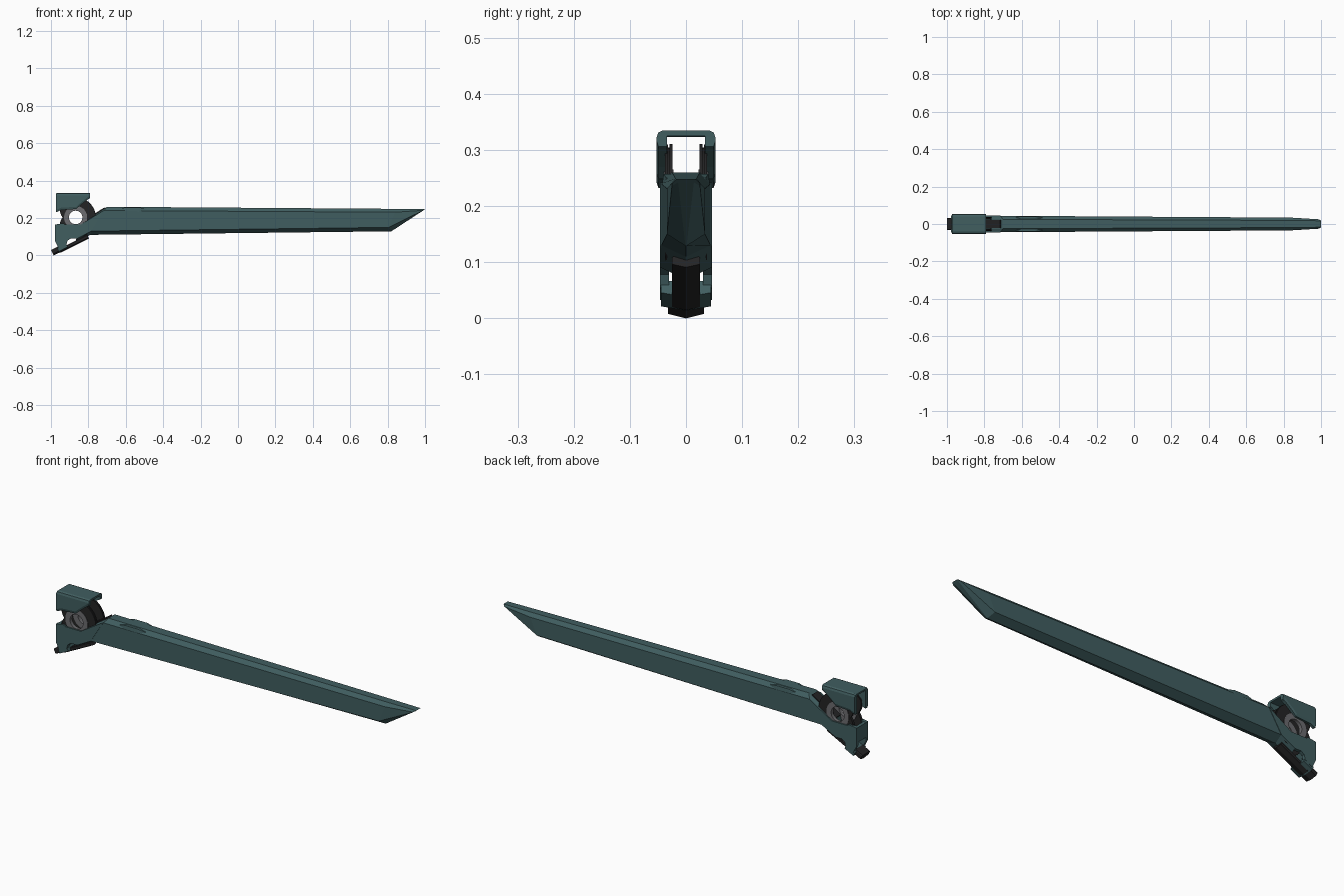
import bpy, bmesh, math

if "Cube" in bpy.data.objects:
    bpy.data.objects.remove(bpy.data.objects["Cube"])


def material(name, col):
    m = bpy.data.materials.new(name)
    m.diffuse_color = (*col, 1)
    m.use_nodes = True
    m.node_tree.nodes["Principled BSDF"].inputs["Base Color"].default_value = m.diffuse_color
    return m


TEAL = material("dark teal", (0.052, 0.112, 0.117))
BLACK = material("soft black", (0.017, 0.017, 0.018))
GREY = material("mid grey", (0.15, 0.15, 0.16))


def finish(name, bm, mat, mirror=False):
    bmesh.ops.recalc_face_normals(bm, faces=bm.faces)
    me = bpy.data.meshes.new(name)
    bm.to_mesh(me)
    bm.free()
    me.materials.append(mat)
    ob = bpy.data.objects.new(name, me)
    bpy.context.collection.objects.link(ob)
    if mirror:
        mod = ob.modifiers.new("mirror", 'MIRROR')
        mod.use_axis = (False, True, False)
        mod.use_mirror_merge = False
    return ob


def loft(name, sections, mat, closed=False, mirror=False):
    """Skin rings of points; cap the ends, or join last to first when closed."""
    bm = bmesh.new()
    rings = [[bm.verts.new(p) for p in s] for s in sections]
    n = len(rings[0])
    pairs = list(zip(rings, rings[1:]))
    if closed:
        pairs.append((rings[-1], rings[0]))
    else:
        bm.faces.new(rings[0])
        bm.faces.new(rings[-1])
    for a, b in pairs:
        for i in range(n):
            j = (i + 1) % n
            bm.faces.new((a[i], a[j], b[j], b[i]))
    return finish(name, bm, mat, mirror)


def prism(name, profile, y0, y1, mat, mirror=False):
    """Extrude an x-z outline along y."""
    return loft(name, [[(x, y, z) for x, z in profile] for y in (y0, y1)],
                mat, mirror=mirror)


def both_sides(half):
    return half + [(x, -y, z) for x, y, z in reversed(half)]


# Long body: neck, shoulder, start of tip, point
def body_section(top, shoulder, side, keel, t, w, c):
    return both_sides([(top[0], t, top[1]), (shoulder[0], w, shoulder[1]),
                       (side[0], w, side[1]), (keel[0], c, keel[1])])


loft("long_body", [
    body_section((-.84, .168), (-.845, .16), (-.86, .09), (-.87, .07), .03, .045, .001),
    body_section((-.70, .26), (-.715, .24), (-.785, .13), (-.79, .11), .025, .044, .001),
    body_section((.84, .249), (.84, .231), (.805, .15), (.82, .129), .019, .034, .001),
    body_section((1.0, .248), (.99, .241), (.98, .236), (.993, .242), .017, .025, .014),
], TEAL)

# Raised filler on the top chamfers
loft("top_catch", [both_sides([(x, w, .235), (x, w - .003, h), (x, .01, h)])
                   for x, w, h in ((-.63, .040, .25), (-.60, .043, .257),
                                   (-.53, .043, .257), (-.49, .038, .25))], TEAL)

# Dark lining along the slanted opening
prism("slot_lining", [(-.838, .16), (-.843, .172), (-.716, .256), (-.71, .25)],
      -.022, .022, BLACK)

# Rear side plates and the walls joining them
prism("rear_plate", [(-.715, .242), (-.84, .165), (-.925, .165), (-.935, .172),
                     (-.978, .165), (-.978, .075), (-.957, .033), (-.918, .055),
                     (-.912, .078), (-.895, .09), (-.86, .09), (-.785, .13)],
      .03, .046, TEAL, mirror=True)
prism("rear_wall", [(-.977, .164), (-.963, .166), (-.963, .09), (-.977, .09)],
      -.031, .031, TEAL)

# Slanted bars with a keeled underside
ANG = math.asin(.45)
CA, SA = math.cos(ANG), math.sin(ANG)


def slant_bar(name, start, end, w, h, drop, mat):
    secs = []
    for d in (start, end):
        def pt(y, n):
            n -= drop
            return (-.9928 + d * CA - n * SA, y, .0143 + d * SA + n * CA)
        secs.append(both_sides([pt(w * .9, h), pt(w, h * .7), pt(w, -h * .45), pt(.001, -h)]))
    loft(name, secs, mat)


slant_bar("end_knob", 0, .045, .032, .016, 0, BLACK)
slant_bar("lower_rod", .04, .21, .025, .011, .009, BLACK)
slant_bar("lower_collar", .034, .088, .0445, .016, .002, TEAL)

# Hinge rings, pinched towards the rear
CX, CZ, N = -.868, .203, 48


def ring(name, r_out, r_in, y0, y1, mat, pinch=False):
    secs = []
    for i in range(N):
        a = 2 * math.pi * i / N
        r = min(r_out, .07 + .055 * abs(math.pi - a)) if pinch else r_out
        secs.append([(CX + q * math.cos(a), y, CZ + q * math.sin(a))
                     for q, y in ((r, y0), (r, y1), (r_in, y1), (r_in, y0))])
    ob = loft(name, secs, mat, closed=True, mirror=True)
    bpy.context.view_layer.objects.active = ob
    ob.select_set(True)
    bpy.ops.object.shade_smooth_by_angle(angle=math.radians(30))
    ob.select_set(False)


ring("inner_black_ring", .108, .058, .024, .029, BLACK, True)
ring("middle_black_ring", .101, .058, .029, .032, BLACK, True)
ring("outer_black_ring", .107, .058, .032, .0375, BLACK, True)
ring("grey_hub", .062, .036, .022, .0395, GREY)

# Arched cover over the rings: U-shaped section with a varying lower edge
cover = []
for x, b, top in ((-.972, .232, .331), (-.966, .233, .335), (-.945, .243, .335),
                  (-.865, .248, .335), (-.84, .27, .335), (-.80, .302, .335),
                  (-.79, .306, .335)):
    side = [(.034, min(.325, top - .008)), (.034, b), (.049, b), (.053, min(b + .012, .317)),
            (.053, .321), (.0495, top - .004), (.041, top)]
    cover.append([(x, y, z) for y, z in side] +
                 [(x, -y, z) for y, z in reversed(side)])
loft("arched_cover", cover, TEAL)
